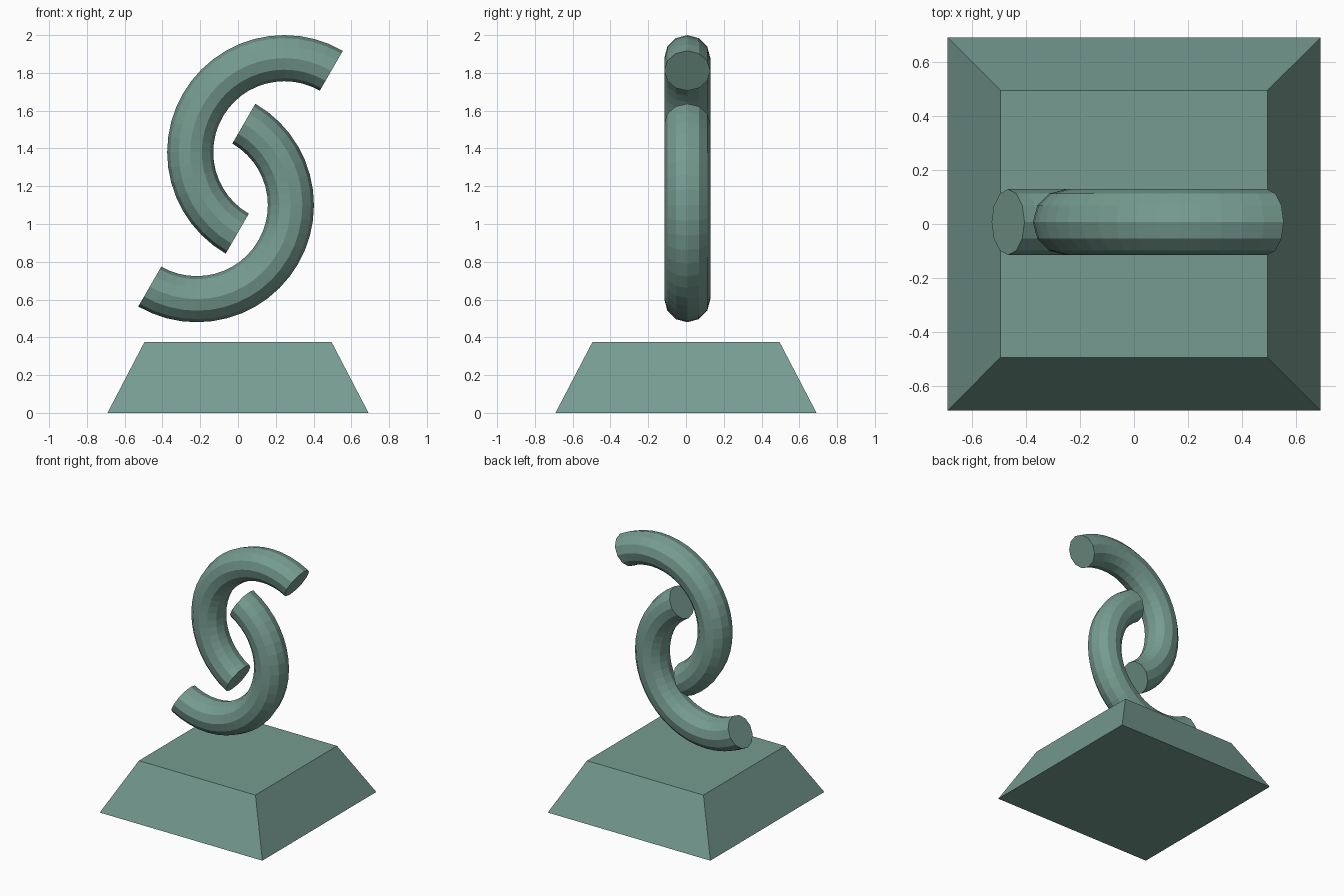
import bpy, bmesh
from math import sin, cos, pi, radians

if "Cube" in bpy.data.objects:
    bpy.data.objects.remove(bpy.data.objects["Cube"])

mat = bpy.data.materials.new("grey green")
mat.diffuse_color = (0.18, 0.33, 0.28, 1)
mat.use_nodes = True
mat.node_tree.nodes["Principled BSDF"].inputs["Base Color"].default_value = mat.diffuse_color


def add_object(name, bm):
    bmesh.ops.recalc_face_normals(bm, faces=bm.faces)
    me = bpy.data.meshes.new(name)
    bm.to_mesh(me)
    bm.free()
    me.materials.append(mat)
    ob = bpy.data.objects.new(name, me)
    bpy.context.collection.objects.link(ob)


def half_ring(name, cx, cz, start, cy=0.007, major=0.498, minor=0.122, segs=24, sides=12):
    """Capped half torus standing in the xz plane."""
    bm = bmesh.new()
    rings = []
    for i in range(segs + 1):
        a = radians(start) + pi * i / segs
        ring = []
        for j in range(sides):
            t = 2 * pi * j / sides
            r = major + minor * cos(t)
            ring.append(bm.verts.new((cx + r * cos(a), cy + minor * sin(t), cz + r * sin(a))))
        rings.append(ring)
    for r0, r1 in zip(rings, rings[1:]):
        for j in range(sides):
            k = (j + 1) % sides
            bm.faces.new((r0[j], r0[k], r1[k], r1[j]))
    bm.faces.new(rings[0])
    bm.faces.new(rings[-1])
    add_object(name, bm)


# Tapered square pedestal
bm = bmesh.new()
bmesh.ops.create_cube(bm, size=2)
for v in bm.verts:
    top = v.co.z > 0
    h = 0.495 if top else 0.691
    v.co = (v.co.x * h, v.co.y * h, 0.376 if top else 0)
add_object("pedestal", bm)

# Two interlocking half rings floating above the pedestal
half_ring("upper_half_ring", 0.245, 1.38, 60)
half_ring("lower_half_ring", -0.218, 1.10, 240)
